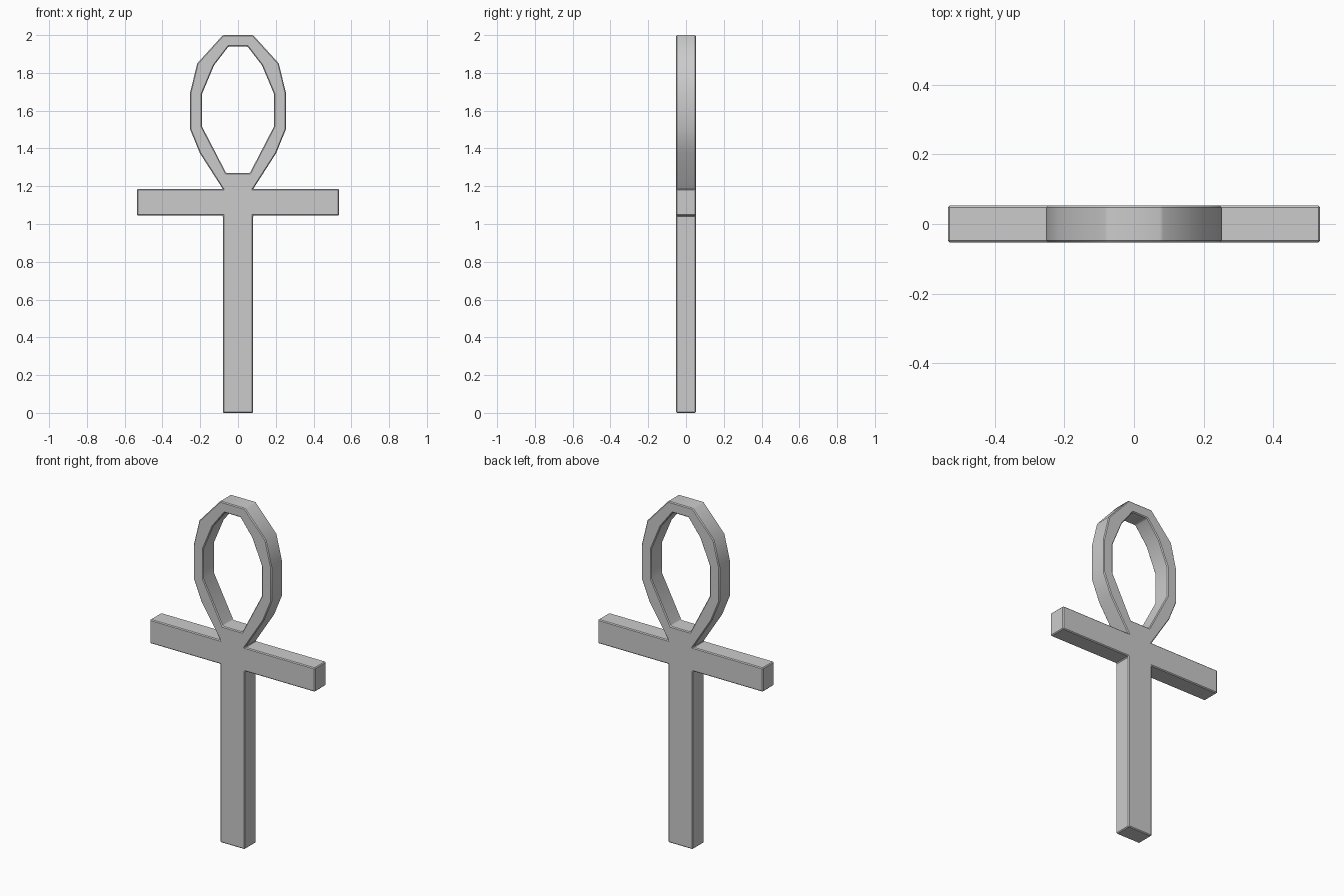
import bpy, bmesh, math

if "Cube" in bpy.data.objects:
    bpy.data.objects.remove(bpy.data.objects["Cube"])

# Right half of the silhouette (x, z), from the foot up the outside, then down the loop's inner edge
half_profile = [
    (0, 0), (0.08, 0),                                   # foot
    (0.08, 1.045), (0.535, 1.045), (0.535, 1.185),       # stem and arm
    (0.08, 1.185), (0.202, 1.375), (0.253, 1.50),        # outer loop
    (0.253, 1.697), (0.216, 1.85), (0.08, 2.0), (0, 2.0),
    (0, 1.94), (0.05, 1.94), (0.127, 1.84),              # inner loop
    (0.19, 1.69), (0.19, 1.515), (0.063, 1.27), (0, 1.27),
]

mesh = bpy.data.meshes.new("looped_cross")
bm = bmesh.new()
bm.faces.new([bm.verts.new((x, 0, z)) for x, z in half_profile])
bm.to_mesh(mesh)
bm.free()

cross = bpy.data.objects.new("looped_cross", mesh)
bpy.context.collection.objects.link(cross)

# Mirror the half, give it thickness, and soften the hard edges slightly
mirror = cross.modifiers.new("mirror", 'MIRROR')
mirror.use_axis = (True, False, False)

thick = cross.modifiers.new("thickness", 'SOLIDIFY')
thick.thickness = 0.105
thick.offset = 0

bevel = cross.modifiers.new("edge_bevel", 'BEVEL')
bevel.width = 0.005
bevel.segments = 1
bevel.limit_method = 'ANGLE'
bevel.angle_limit = math.radians(40)

# Bake the modifiers, then smooth the gentle turns of the loop
bpy.context.view_layer.objects.active = cross
cross.select_set(True)
bpy.ops.object.convert(target='MESH')
bpy.ops.object.shade_smooth_by_angle(angle=math.radians(30))
